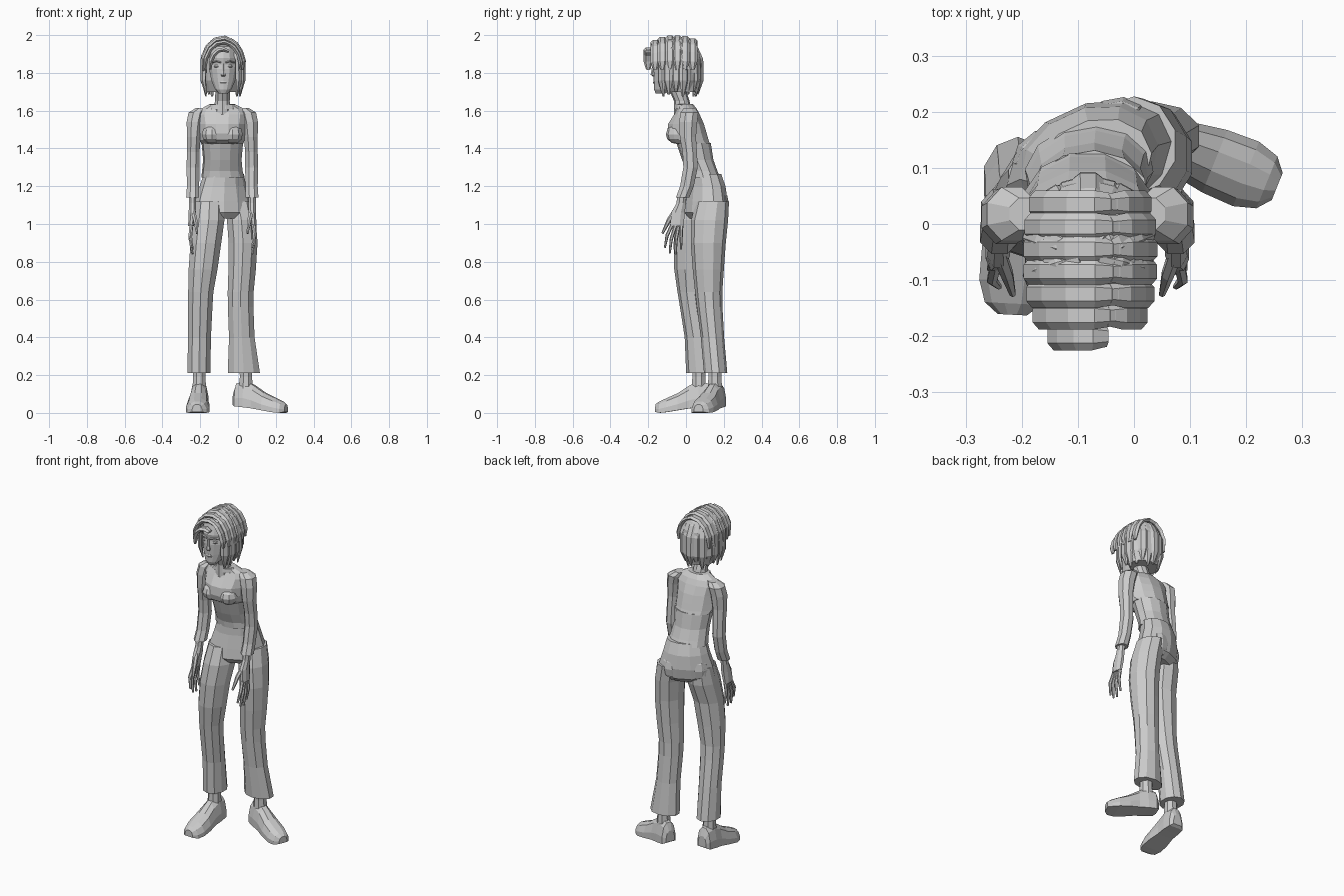
import bpy, bmesh, math
from mathutils import Vector, Matrix

CX = -0.083  # centre line of the upper body


def from_rings(name, rings):
    """Skin a list of equal-length point rings and cap both ends."""
    bm = bmesh.new()
    vs = [[bm.verts.new(p) for p in r] for r in rings]
    n = len(vs[0])
    for a, b in zip(vs, vs[1:]):
        for i in range(n):
            j = (i + 1) % n
            bm.faces.new((a[i], a[j], b[j], b[i]))
    bm.faces.new(vs[0][::-1])
    bm.faces.new(vs[-1])
    bmesh.ops.recalc_face_normals(bm, faces=bm.faces)
    me = bpy.data.meshes.new(name)
    bm.to_mesh(me)
    bm.free()
    ob = bpy.data.objects.new(name, me)
    bpy.context.collection.objects.link(ob)
    return ob


def loft(name, secs, n=10, rot=0.0):
    """Horizontal elliptical sections: x, y, z, rx, ry."""
    c, s = math.cos(math.radians(rot)), math.sin(math.radians(rot))
    rings = []
    for x, y, z, rx, ry in secs:
        ring = []
        for i in range(n):
            t = 2 * math.pi * (i + 0.5) / n
            u, v = rx * 1.03 * math.cos(t), ry * 1.03 * math.sin(t)
            ring.append((x + u * c - v * s, y + u * s + v * c, z))
        rings.append(ring)
    return from_rings(name, rings)


def tube(name, pts, sizes, refs, n=6):
    """Flattened tube along a path; sizes are (half width, half thickness)."""
    pts = [Vector(p) for p in pts]
    rings = []
    for k, p in enumerate(pts):
        t = (pts[min(k + 1, len(pts) - 1)] - pts[max(k - 1, 0)]).normalized()
        side = t.cross(Vector(refs[k])).normalized()
        nrm = side.cross(t)
        a, b = sizes[k]
        rings.append([p + side * a * math.cos(2 * math.pi * i / n)
                      + nrm * b * math.sin(2 * math.pi * i / n) for i in range(n)])
    return from_rings(name, rings)


def ball(name, loc, scale, rot=0.0, seg=10):
    bm = bmesh.new()
    bmesh.ops.create_uvsphere(bm, u_segments=seg, v_segments=6, radius=1,
                              matrix=Matrix.Translation(loc) @ Matrix.Rotation(math.radians(rot), 4, 'Z')
                              @ Matrix.Diagonal((*scale, 1)))
    me = bpy.data.meshes.new(name)
    bm.to_mesh(me)
    bm.free()
    bpy.context.collection.objects.link(bpy.data.objects.new(name, me))


# Shirt and cropped jacket, leaning forward
loft("shirt", [(-.08, .095, 1.245, .113, .083), (-.083, .085, 1.28, .106, .078),
               (CX, .062, 1.34, .10, .08), (CX, .04, 1.43, .108, .088)], 12, 10)
loft("jacket", [(CX, .035, 1.425, .112, .092), (CX, .015, 1.445, .118, .105),
                (CX, .005, 1.48, .12, .105), (CX, .0, 1.53, .122, .095),
                (CX, .005, 1.58, .13, .068), (CX, .005, 1.61, .115, .052),
                (CX, -.005, 1.635, .065, .042)], 12)
loft("neckline", [(CX, -.01, 1.61, .075, .05), (CX, -.012, 1.632, .068, .046)], 12)
for s in (-1, 1):
    ball("bust", (CX + s * .055, -.045, 1.475), (.056, .062, .052))

# Pelvis, turned toward +x
loft("trouser_hips", [(-.075, .10, 1.265, .108, .08), (-.08, .11, 1.2, .125, .092),
                      (-.08, .108, 1.12, .15, .1), (-.078, .1, 1.06, .16, .098),
                      (-.075, .095, 1.03, .12, .07)], 12, 25)
for s in (-1, 1):
    ball("seat", (-.095 + s * .06, .145 + s * .027, 1.11), (.065, .052, .08), 25)

# Trouser legs with slightly flared hems
loft("trouser_leg_a", [(-.15, .07, 1.12, .075, .085), (-.155, .05, 1.02, .085, .1),
                       (-.17, .025, .9, .083, .088), (-.185, .02, .76, .078, .08),
                       (-.197, .025, .64, .068, .068), (-.2, .035, .56, .066, .065),
                       (-.204, .06, .4, .062, .065), (-.207, .078, .21, .062, .075)], 10)
loft("trouser_leg_b", [(.0, .14, 1.12, .075, .085), (.018, .125, 1.02, .078, .095),
                       (.027, .118, .9, .078, .09), (.022, .118, .76, .074, .08),
                       (.014, .12, .64, .07, .07), (.014, .125, .56, .069, .066),
                       (.02, .14, .4, .069, .06), (.031, .157, .21, .087, .06)], 10)


# Shoes: vertical sections along the foot direction
def shoe(name, x, y, ang):
    d = Vector((math.cos(ang), math.sin(ang), 0))
    w = Vector((-d.y, d.x, 0))
    prof = [(-.066, .028, .045, .11), (-.05, .044, .035, .155), (0, .05, .03, .17),
            (.05, .05, .024, .145), (.11, .06, .014, .105), (.17, .062, .004, .078),
            (.21, .05, .0, .06), (.23, .026, .006, .045)]
    shape = [(1, 0), (1, .35), (.75, .8), (.3, 1), (-.3, 1), (-.75, .8), (-1, .35), (-1, 0)]
    rings = []
    for t, hw, lo, hi in prof:
        base = Vector((x, y, 0)) + d * t
        rings.append([base + w * hw * a + Vector((0, 0, lo + (hi - lo) * b)) for a, b in shape])
    from_rings(name, rings)
    loft("ankle", [(x, y, .1, .04, .042), (x, y, .19, .034, .036), (x, y, .25, .036, .038)], 8)


shoe("shoe_a", -.205, .068, math.radians(-93))
shoe("shoe_b", .042, .153, math.radians(-22))

# Arms, cuffs and hands, mirrored about the body centre line
arm = [(.11, .018, 1.615, .03, .03), (.135, .018, 1.59, .046, .05), (.146, .012, 1.54, .045, .05),
       (.151, .01, 1.46, .038, .045), (.154, .02, 1.38, .035, .04), (.155, .024, 1.3, .036, .04),
       (.155, .005, 1.2, .034, .038), (.157, -.018, 1.14, .036, .037)]
fingers = [((-.072, 1.0), (-.1, .94), (-.112, .875)), ((-.056, .99), (-.078, .92), (-.086, .845)),
           ((-.04, .985), (-.052, .92), (-.055, .84)), ((-.024, .99), (-.026, .935), (-.026, .865))]
for s in (-1, 1):
    loft("sleeve", [(CX + s * a, *r) for a, *r in arm], 8)
    hx = CX + s * .158
    loft("palm", [(hx, -.02, 1.16, .021, .026), (hx, -.026, 1.11, .02, .026),
                  (hx, -.042, 1.06, .021, .038), (hx + s * .008, -.048, .99, .016, .037)], 8)
    for f in fingers:
        (a, b, c) = f
        tube("finger", [(hx + s * .006, *a), (hx + s * .012, *b), (hx, *c)],
             [(.010, .011), (.009, .010), (.005, .006)], [(1, 0, 0)] * 3)
    tube("thumb", [(hx, -.05, 1.08), (hx - s * .015, -.09, 1.02), (hx - s * .025, -.125, .95)],
         [(.014, .014), (.013, .012), (.006, .006)], [(1, 0, 0)] * 3)

# Neck and head
HX = -.078
loft("neck", [(CX, -.015, 1.58, .05, .048), (CX, -.022, 1.65, .04, .04),
              (HX, -.06, 1.75, .04, .045)], 10)
loft("head", [(HX, -.135, 1.69, .022, .024), (HX, -.125, 1.712, .043, .043),
              (HX, -.105, 1.76, .063, .064), (HX, -.087, 1.82, .075, .085),
              (HX, -.08, 1.845, .076, .089), (HX, -.078, 1.88, .077, .098),
              (HX, -.07, 1.94, .07, .09), (HX, -.06, 1.975, .04, .05)], 14)
loft("nose", [(HX, -.168, 1.782, .01, .008), (HX, -.171, 1.79, .015, .016),
              (HX, -.169, 1.81, .009, .014), (HX, -.168, 1.85, .006, .01)], 6)
loft("lips", [(HX, -.163, 1.738, .012, .006), (HX, -.166, 1.748, .023, .008),
              (HX, -.165, 1.758, .01, .007)], 6)
for s in (-1, 1):
    ball("eye", (HX + s * .032, -.155, 1.835), (.018, .014, .009), 0, 8)
    tube("eyebrow", [(HX + s * .012, -.172, 1.855), (HX + s * .035, -.166, 1.862),
                     (HX + s * .058, -.142, 1.855)], [(.004, .006)] * 3, [(0, -1, 0)] * 3, 4)

# Hair: inner cap, then long locks round the sides and back
HC = Vector((-.08, -.055, 1.83))
loft("hair_cap", [(-.08, -.01, 1.70, .085, .07), (-.08, -.02, 1.76, .1, .095),
                  (-.08, -.022, 1.84, .106, .103), (-.08, -.035, 1.9, .1, .11),
                  (-.08, -.05, 1.95, .08, .1), (-.08, -.055, 1.98, .045, .055)], 14)
for k, az in enumerate(range(55, 306, 18)):
    a = math.radians(az)
    f = 1.0 if k % 2 else .95
    h = Vector((.112 * math.sin(a), -.14 * math.cos(a), 0))
    pts = [HC + h * f * math.sin(p) + Vector((0, 0, .155 * f * math.cos(p))) for p in (.15, .5, .9, 1.3)]
    tip = .012 * (k % 3)
    pts += [HC + h * f * .98 - Vector((0, 0, .07)), HC + h * f * .84 - Vector((0, 0, .155 - tip))]
    refs = [p - HC for p in pts[:4]] + [h, h]
    tube("hair_lock", pts, [(.010, .008), (.022, .012), (.027, .013), (.028, .013),
                            (.026, .012), (.006, .004)], refs)

# Hair: rows swept from the parting to either side
for y in (-.2, -.163, -.125, -.085, -.045, -.005, .035):
    u = (1 - (abs(y + .055) / .165) ** 2.5) ** .4
    for side, ths in (("left", (62, 85, 110, 135, 160, 188)), ("right", (70, 52, 32, 12, -5))):
        if side == "right" and y < -.17:
            continue
        pts, refs, sizes = [], [], []
        for i, th in enumerate(ths):
            t = math.radians(th)
            pts.append((HC.x + .113 * u * math.cos(t), y, HC.z + .157 * u * math.sin(t)))
            refs.append((math.cos(t), 0, math.sin(t)))
            g = .45 if i == len(ths) - 1 else (.75 if i == 0 else 1)
            sizes.append((.025 * g, .013 * g))
        tube("hair_sweep_" + side, pts, sizes, refs)
